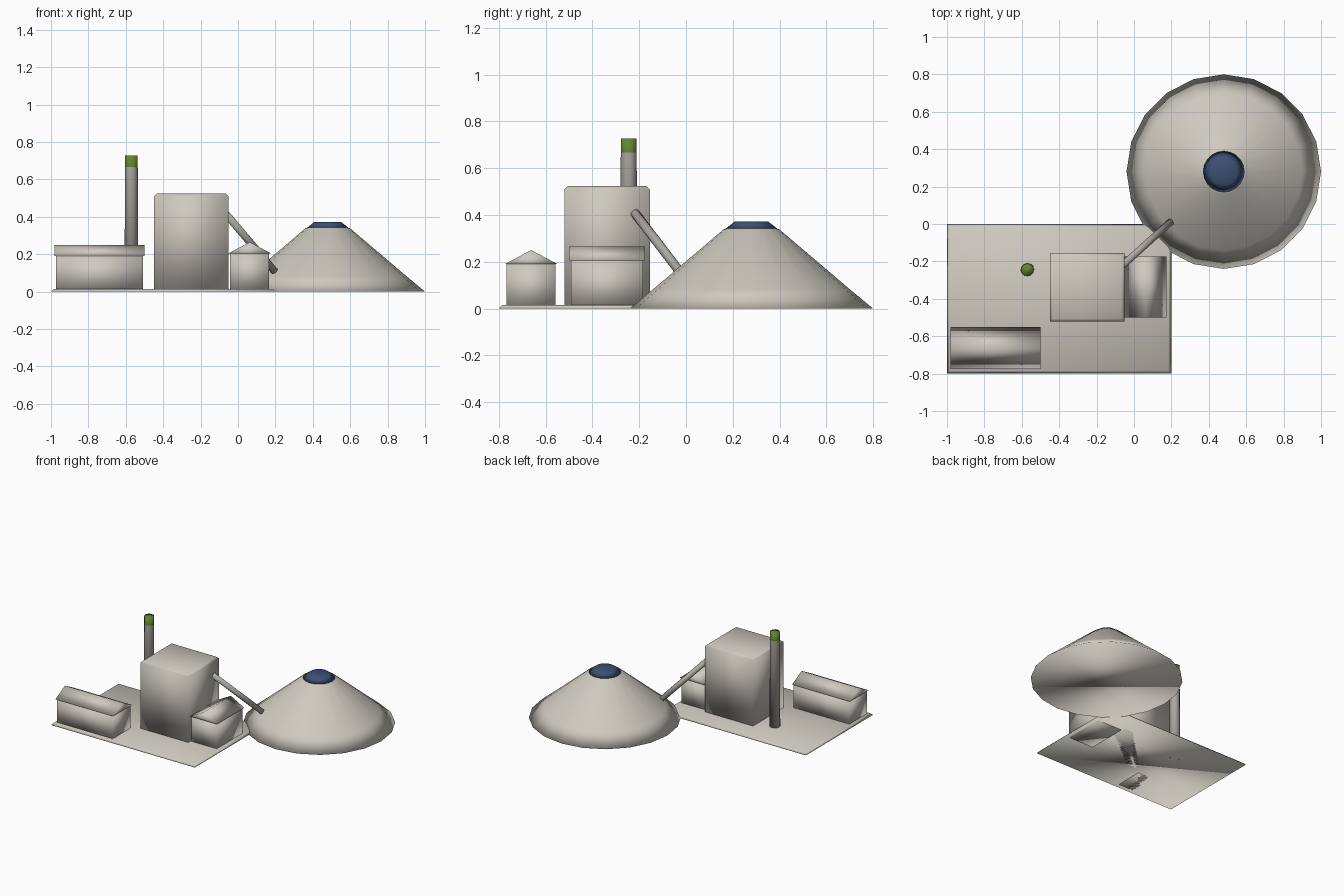
import bpy
import bmesh
import math
from mathutils import Vector

if "Cube" in bpy.data.objects:
    bpy.data.objects.remove(bpy.data.objects["Cube"])


def material(name, rgb):
    m = bpy.data.materials.new(name)
    m.use_nodes = True
    m.diffuse_color = (*rgb, 1)
    bsdf = next(n for n in m.node_tree.nodes if n.type == 'BSDF_PRINCIPLED')
    bsdf.inputs["Base Color"].default_value = (*rgb, 1)
    return m


stone = material("pale stone", (0.62, 0.59, 0.53))
metal = material("grey metal", (0.42, 0.40, 0.37))
green = material("moss green", (0.12, 0.23, 0.03))
blue = material("slate blue", (0.045, 0.08, 0.17))


def finish(name, bm, mats, smooth=True):
    bmesh.ops.recalc_face_normals(bm, faces=bm.faces)
    for f in bm.faces:
        f.smooth = smooth
    mesh = bpy.data.meshes.new(name)
    bm.to_mesh(mesh)
    bm.free()
    for m in mats:
        mesh.materials.append(m)
    ob = bpy.data.objects.new(name, mesh)
    bpy.context.collection.objects.link(ob)
    return ob


def loft(name, rings, mats, picks=None, smooth=True):
    """Skin a stack of equal rings, closing both ends."""
    bm = bmesh.new()
    loops = [[bm.verts.new(p) for p in ring] for ring in rings]
    for k, (a, b) in enumerate(zip(loops, loops[1:])):
        for i in range(len(a)):
            j = (i + 1) % len(a)
            f = bm.faces.new((a[i], a[j], b[j], b[i]))
            f.material_index = picks[k] if picks else 0
    bm.faces.new(loops[0])
    bm.faces.new(loops[-1]).material_index = picks[-1] if picks else 0
    return finish(name, bm, mats, smooth)


def rect(x0, x1, y0, y1, z, inset=0):
    x0, x1, y0, y1 = x0 + inset, x1 - inset, y0 + inset, y1 - inset
    return [(x0, y0, z), (x1, y0, z), (x1, y1, z), (x0, y1, z)]


def circle(cx, cy, r, z, sides):
    steps = [math.tau * i / sides for i in range(sides)]
    return [(cx + r * math.cos(t), cy + r * math.sin(t), z) for t in steps]


def house(name, x0, x1, y0, y1, eave, ridge, along_x):
    # Walls
    loft(name + "_walls", [rect(x0, x1, y0, y1, 0, 0.008),
                           rect(x0, x1, y0, y1, eave, 0.008)], [stone])
    # Gabled roof as a triangular prism
    xm, ym = (x0 + x1) / 2, (y0 + y1) / 2
    if along_x:
        ends = [[(x, y0, eave), (x, y1, eave), (x, ym, ridge)] for x in (x0, x1)]
    else:
        ends = [[(x0, y, eave), (x1, y, eave), (xm, y, ridge)] for y in (y0, y1)]
    loft(name + "_roof", ends, [stone])


# Ground slab with sloping rim
slab = (-1.0, 0.2, -0.8, 0.0)
loft("ground_slab", [rect(*slab, 0), rect(*slab, 0.015, 0.015)], [stone])

# Main tower with chamfered top
tower = (-0.45, -0.05, -0.52, -0.155)
loft("main_tower", [rect(*tower, 0), rect(*tower, 0.51),
                    rect(*tower, 0.525, 0.015)], [stone])

# Two gabled outbuildings
house("long_shed", -0.98, -0.50, -0.775, -0.55, 0.19, 0.25, True)
house("side_shed", -0.05, 0.175, -0.50, -0.175, 0.205, 0.265, False)

# Chimney with a coloured tip
chimney = [(0.037, 0), (0.034, 0.667), (0.034, 0.727)]
loft("chimney", [circle(-0.57, -0.245, r, z, 12) for r, z in chimney],
     [metal, green], [0, 1, 1])

# Spoil heap and its cap
heap = [(0.52, 0), (0.42, 0.083), (0.12, 0.338), (0.1, 0.345)]
loft("spoil_heap", [circle(0.48, 0.28, r, z, 20) for r, z in heap], [stone])
cap = [(0.11, 0.342), (0.07, 0.373)]
loft("heap_cap", [circle(0.48, 0.28, r, z, 20) for r, z in cap], [blue])

# Inclined conveyor tube from tower to heap
start, end = Vector((-0.06, -0.22, 0.41)), Vector((0.195, 0.01, 0.11))
bm = bmesh.new()
bmesh.ops.create_cone(bm, cap_ends=True, segments=10, radius1=0.02,
                      radius2=0.02, depth=(end - start).length)
tube = finish("conveyor_tube", bm, [metal])
tube.location = (start + end) / 2
tube.rotation_euler = (end - start).to_track_quat('Z', 'Y').to_euler()
